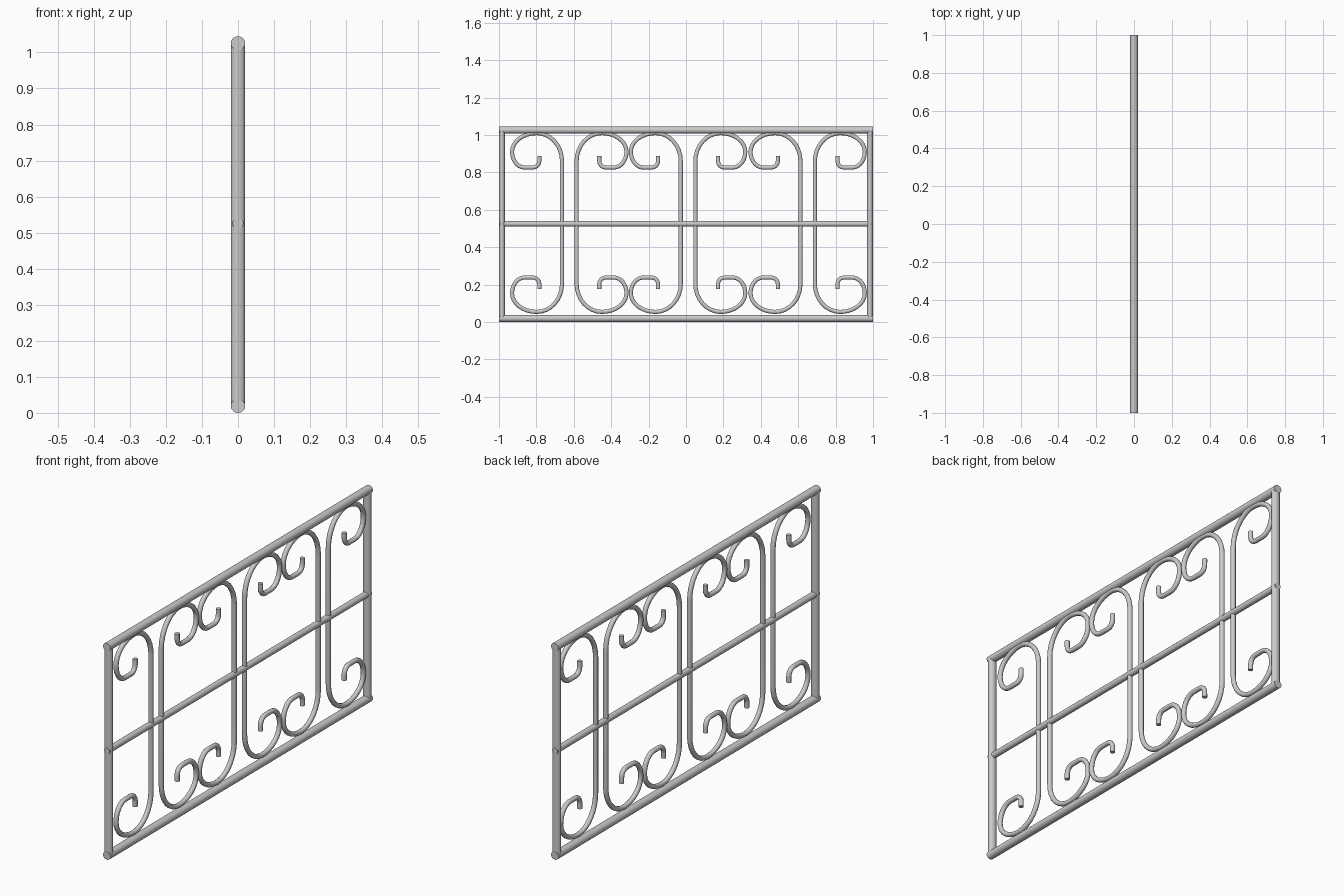
import bpy, math

if "Cube" in bpy.data.objects:
    bpy.data.objects.remove(bpy.data.objects["Cube"])

def smooth(obj):
    bpy.ops.object.select_all(action='DESELECT')
    obj.select_set(True)
    bpy.context.view_layer.objects.active = obj
    bpy.ops.object.shade_smooth_by_angle(angle=math.radians(50))

# Straight bars: horizontal along y, or upright along z
def bar(name, loc, length, rx, r_other, horizontal):
    bpy.ops.mesh.primitive_cylinder_add(vertices=20, radius=1, depth=length, location=loc)
    o = bpy.context.object
    o.name = name
    o.scale = (rx, r_other, 1)
    if horizontal:
        o.rotation_euler = (math.pi / 2, 0, 0)
    bpy.ops.object.transform_apply(location=False, rotation=True, scale=True)
    smooth(o)

bar("bottom_rail", (0, 0, 0.019), 2, 0.02, 0.019, True)
bar("top_rail", (0, 0, 1.026), 2, 0.02, 0.019, True)
bar("middle_rail", (0, 0, 0.525), 2, 0.015, 0.015, True)
for side, y in (("left", -0.984), ("right", 0.984)):
    bar(side + "_post", (0, y, 0.5225), 1.005, 0.02, 0.016, False)

def arc(cx, cz, rx, rz, a0, a1, n):
    return [(cx + rx * math.cos(math.radians(a0 + (a1 - a0) * i / n)),
             cz + rz * math.sin(math.radians(a0 + (a1 - a0) * i / n))) for i in range(n + 1)]

# Upper half of a C-scroll: (distance from upright, height)
MID = 0.532
upper = (arc(0.135, 0.86, 0.135, 0.15, 180, 90, 8)
         + arc(0.135, 0.91, 0.132, 0.10, 90, 0, 8)[1:]
         + arc(0.200, 0.91, 0.067, 0.084, 0, -90, 7)[1:]
         + arc(0.155, 0.861, 0.034, 0.035, -90, -180, 4)
         + [(0.121, 0.888)])
path = [(d, 2 * MID - z) for d, z in reversed(upper)] + upper

def scroll(name, y, direction):
    cu = bpy.data.curves.new(name, 'CURVE')
    cu.dimensions = '3D'
    cu.bevel_depth = 0.0115
    cu.bevel_resolution = 3
    cu.use_fill_caps = True
    sp = cu.splines.new('POLY')
    sp.points.add(len(path) - 1)
    for p, (d, z) in zip(sp.points, path):
        p.co = (0, y + direction * d, z, 1)
    o = bpy.data.objects.new(name, cu)
    bpy.context.collection.objects.link(o)
    bpy.ops.object.select_all(action='DESELECT')
    o.select_set(True)
    bpy.context.view_layer.objects.active = o
    bpy.ops.object.convert(target='MESH')
    smooth(bpy.context.object)

# Six scrolls, back to back in pairs
for i, y in enumerate((-0.663, -0.585, -0.028, 0.050, 0.612, 0.689)):
    scroll("scroll_%d" % (i + 1), y, 1 if i % 2 else -1)
